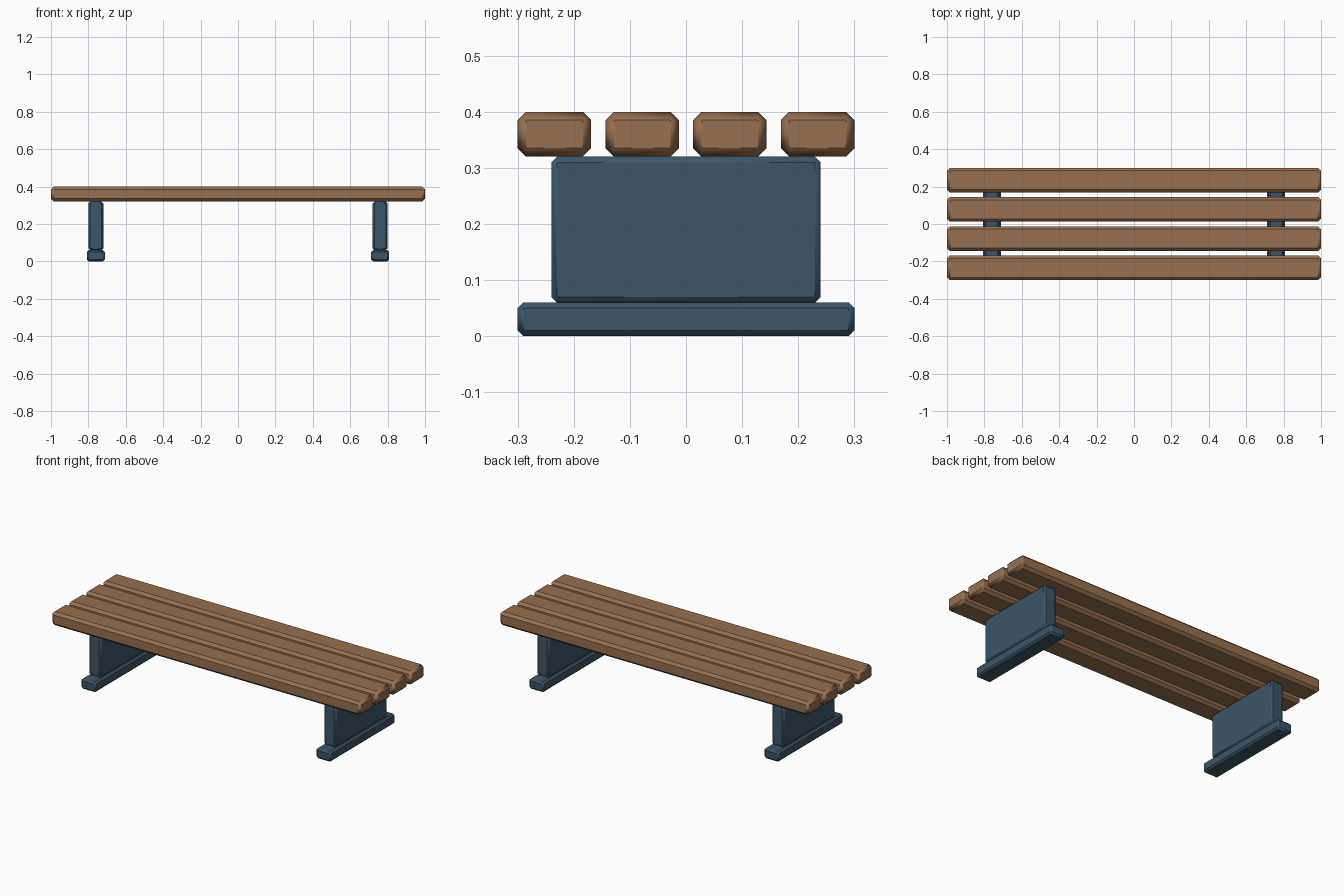
import bpy
from math import radians

cube = bpy.data.objects.get("Cube")
if cube:
    bpy.data.objects.remove(cube, do_unlink=True)


def make_material(name, color):
    mat = bpy.data.materials.new(name)
    mat.use_nodes = True
    mat.diffuse_color = color
    mat.node_tree.nodes["Principled BSDF"].inputs["Base Color"].default_value = color
    return mat


wood = make_material("warm brown wood", (0.31, 0.16, 0.08, 1))
metal = make_material("slate blue metal", (0.045, 0.092, 0.14, 1))


def chamfered_box(name, center, size, chamfer, mat):
    """Box with single-segment chamfers shaded softly into its flat faces."""
    bpy.ops.mesh.primitive_cube_add(size=1, location=center)
    obj = bpy.context.object
    obj.name = name
    obj.scale = size
    bpy.ops.object.transform_apply(location=False, rotation=False, scale=True)
    obj.data.materials.append(mat)
    bpy.ops.object.shade_smooth_by_angle(angle=radians(60))
    bevel = obj.modifiers.new("Chamfer", 'BEVEL')
    bevel.width = chamfer
    bevel.segments = 1
    bevel.harden_normals = True
    # Apply, then smooth again so the new chamfer edges are soft
    bpy.ops.object.modifier_apply(modifier=bevel.name)
    bpy.ops.object.shade_smooth_by_angle(angle=radians(60))
    weighted = obj.modifiers.new("Flat Faces", 'WEIGHTED_NORMAL')
    weighted.keep_sharp = True
    return obj


# Seat planks
plank_width, pitch = 0.131, 0.1563
for i in range(4):
    y = (i - 1.5) * pitch
    chamfered_box(f"seat_plank_{i + 1}", (0, y, 0.36),
                  (2, plank_width, 0.08), 0.015, wood)

# Leg panels and feet
for side, sign in (("left", 1), ("right", -1)):
    x = sign * 0.76
    chamfered_box(f"{side}_leg_panel", (x, 0, 0.19), (0.08, 0.48, 0.26), 0.01, metal)
    chamfered_box(f"{side}_foot", (x, 0, 0.03), (0.096, 0.6, 0.06), 0.01, metal)
